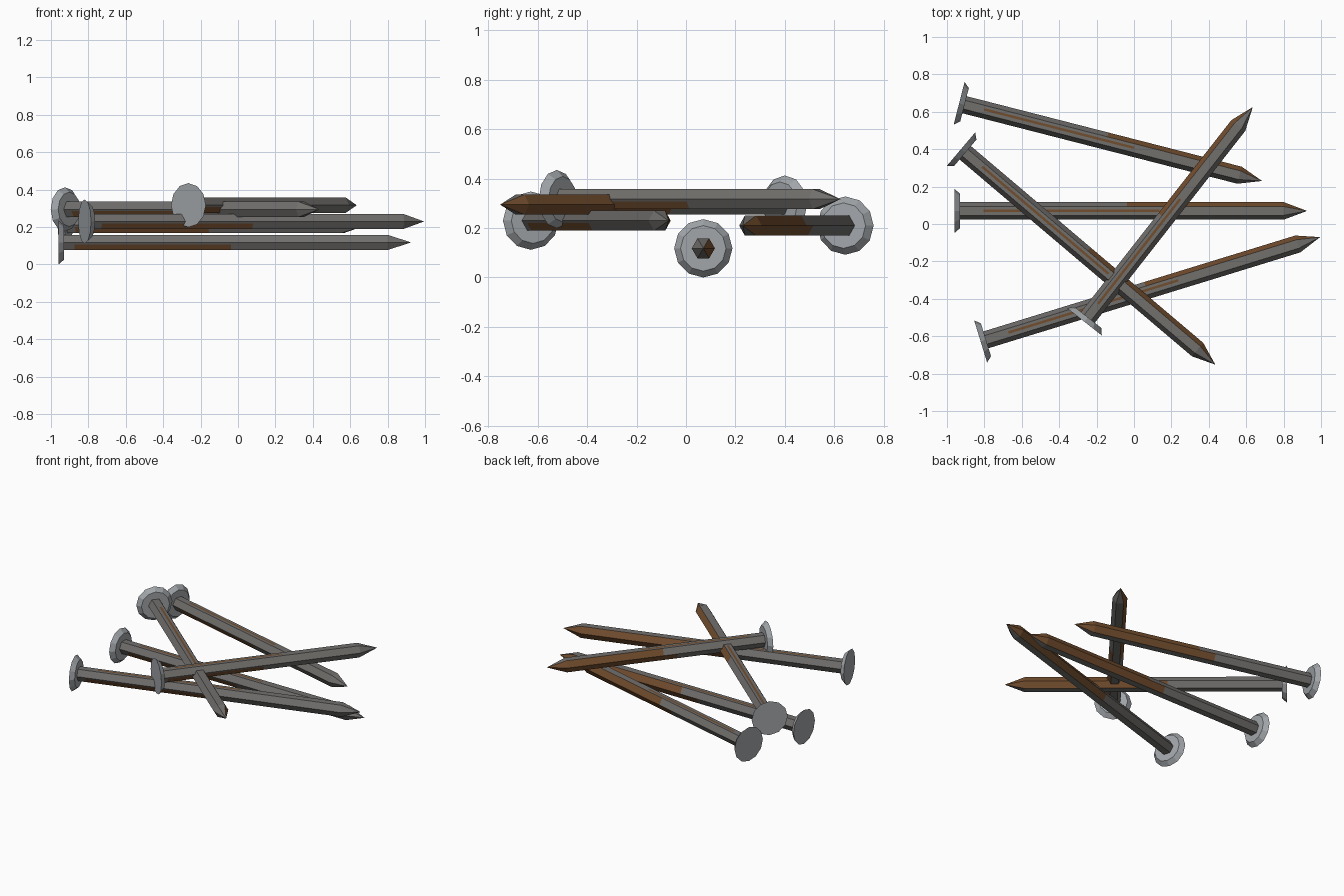
import bpy, bmesh, math
from mathutils import Vector, Matrix

if "Cube" in bpy.data.objects:
    bpy.data.objects.remove(bpy.data.objects["Cube"])

SHAFT_R, HEAD_R, HEAD_T, TIP = 0.047, 0.118, 0.03, 0.125


def material(name, rgb):
    m = bpy.data.materials.new(name)
    m.diffuse_color = (*rgb, 1)
    m.use_nodes = True
    m.node_tree.nodes["Principled BSDF"].inputs["Base Color"].default_value = m.diffuse_color
    return m


STEEL = material("weathered steel", (0.165, 0.16, 0.152))
RUST = material("rust brown", (0.17, 0.075, 0.027))
BRIGHT = material("bright head steel", (0.36, 0.38, 0.40))


def finish(bm, name, mats, frame):
    bmesh.ops.recalc_face_normals(bm, faces=bm.faces)
    me = bpy.data.meshes.new(name)
    bm.to_mesh(me)
    bm.free()
    for m in mats:
        me.materials.append(m)
    ob = bpy.data.objects.new(name, me)
    ob.matrix_world = frame
    bpy.context.collection.objects.link(ob)
    return ob


def section():
    """Hexagon outline, with extra points that bound the thin rust streaks."""
    h = [Vector((SHAFT_R * math.cos(math.radians(a)), SHAFT_R * math.sin(math.radians(a))))
         for a in range(0, 360, 60)]
    return [h[0], h[1], h[1].lerp(h[2], 0.32), h[1].lerp(h[2], 0.6), h[2], h[3],
            h[3].lerp(h[4], 0.25), h[4], h[5]]


# Rusted stretch of each shaft strip, as fractions of the shaft length
RUSTED = {0: (0.52, 1.0), 2: (0.08, 0.62), 6: (0.04, 0.52), 8: (0.45, 1.0)}
STATIONS = sorted({0.0, 1.0} | {v for span in RUSTED.values() for v in span})


def nail_shaft(name, length, frame):
    bm = bmesh.new()
    outline = section()
    n = len(outline)
    start, end = HEAD_T * 0.5, length - TIP
    rings = [[bm.verts.new((start + (end - start) * t, p.x, p.y)) for p in outline]
             for t in STATIONS]
    point = bm.verts.new((length, 0, 0))
    for k in range(len(rings) - 1):
        mid = (STATIONS[k] + STATIONS[k + 1]) / 2
        for i in range(n):
            j = (i + 1) % n
            f = bm.faces.new((rings[k][i], rings[k][j], rings[k + 1][j], rings[k + 1][i]))
            lo, hi = RUSTED.get(i, (2, 2))
            f.material_index = int(lo < mid < hi)
    # Pointed tip, rusty on the left side
    for i in range(n):
        f = bm.faces.new((rings[-1][i], rings[-1][(i + 1) % n], point))
        f.material_index = int(i in (0, 8))
    bm.faces.new(rings[0])
    finish(bm, name, (STEEL, RUST), frame)


def nail_head(name, frame):
    bm = bmesh.new()
    bmesh.ops.create_cone(bm, cap_ends=True, segments=12, radius1=HEAD_R,
                          radius2=HEAD_R * 0.78, depth=HEAD_T)
    bmesh.ops.transform(bm, verts=bm.verts, matrix=Matrix.Translation((HEAD_T / 2, 0, 0))
                        @ Matrix.Rotation(math.pi / 2, 4, 'Y'))
    finish(bm, name, (BRIGHT,), frame)


# Each nail: outer head centre x, y, then tip x, y, then height
NAILS = [(-0.96, 0.07, 0.925, 0.07, 0.118),
         (-0.935, 0.645, 0.685, 0.23, 0.21),
         (-0.925, 0.40, 0.435, -0.752, 0.295),
         (-0.82, -0.628, 0.995, -0.07, 0.23),
         (-0.265, -0.523, 0.635, 0.625, 0.317)]

for i, (hx, hy, tx, ty, z) in enumerate(NAILS, 1):
    frame = Matrix.Translation((hx, hy, z)) @ Matrix.Rotation(math.atan2(ty - hy, tx - hx), 4, 'Z')
    nail_shaft(f"nail_shaft_{i}", math.hypot(tx - hx, ty - hy), frame)
    nail_head(f"nail_head_{i}", frame)
